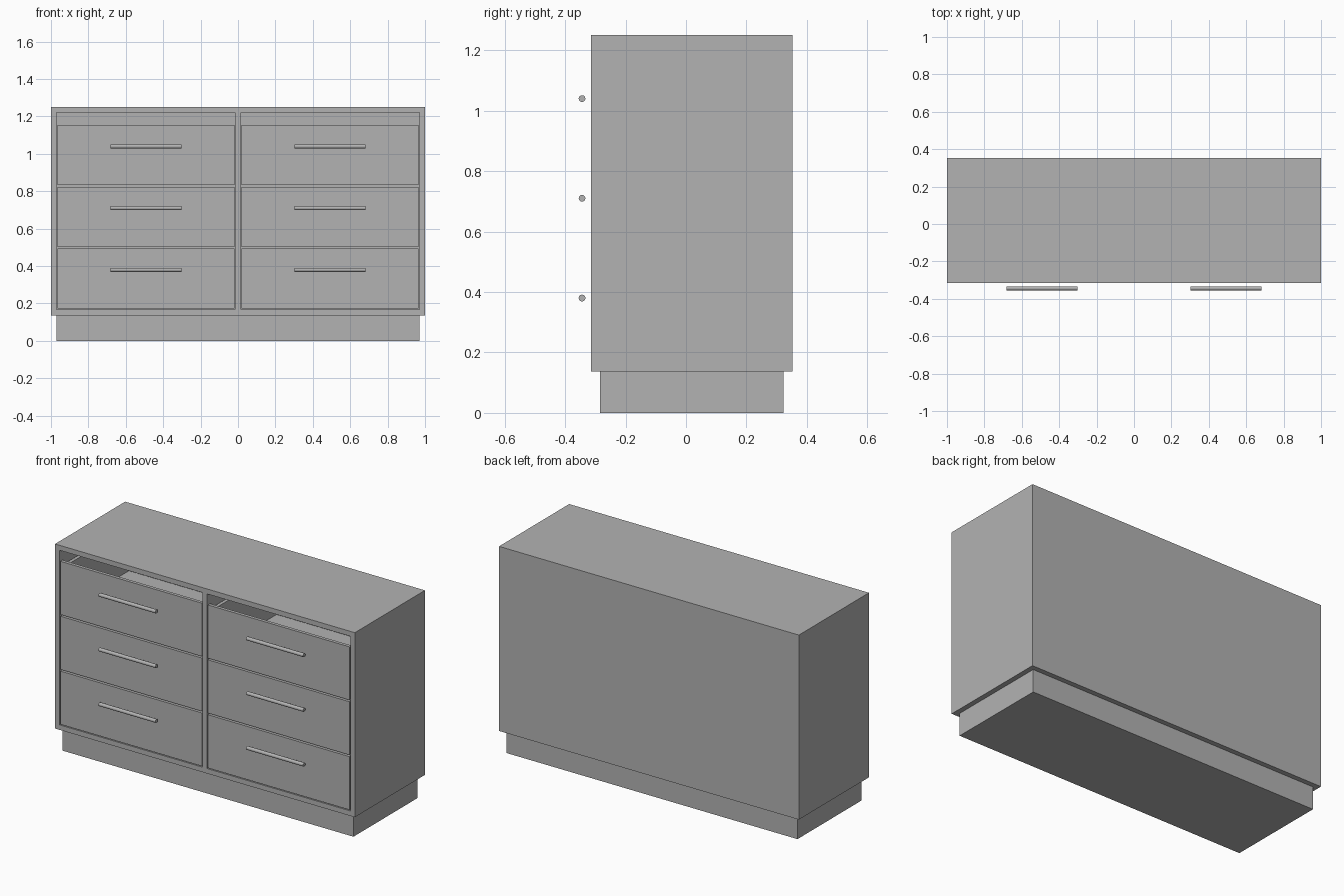
import bpy, bmesh, math
from mathutils import Matrix

if "Cube" in bpy.data.objects:
    bpy.data.objects.remove(bpy.data.objects["Cube"])

grey = bpy.data.materials.new("plain grey")
grey.diffuse_color = (0.45, 0.45, 0.45, 1)
grey.use_nodes = True
grey.node_tree.nodes["Principled BSDF"].inputs["Base Color"].default_value = grey.diffuse_color


def add_box(bm, x, y, z):
    """Box from (min, max) ranges."""
    size = Matrix.Diagonal((x[1] - x[0], y[1] - y[0], z[1] - z[0], 1))
    mid = Matrix.Translation((sum(x) / 2, sum(y) / 2, sum(z) / 2))
    bmesh.ops.create_cube(bm, size=1, matrix=mid @ size)


def make(name, boxes):
    """One object made of several panels."""
    bm = bmesh.new()
    for b in boxes:
        add_box(bm, *b)
    mesh = bpy.data.meshes.new(name)
    bm.to_mesh(mesh)
    bm.free()
    mesh.materials.append(grey)
    ob = bpy.data.objects.new(name, mesh)
    bpy.context.collection.objects.link(ob)
    return ob


FRONT, BACK, BOTTOM, TOP, T = -0.315, 0.353, 0.137, 1.25, 0.03
Y = (FRONT, BACK)
Z = (BOTTOM + T, TOP - T)

# Plinth and cabinet shell
make("plinth", [((-0.97, 0.97), (FRONT + T, BACK - T), (0, BOTTOM))])
make("cabinet_shell", [
    ((-1, 1), Y, (TOP - T, TOP)),
    ((-1, 1), Y, (BOTTOM, BOTTOM + T)),
    ((-1, -1 + T), Y, Z),
    ((1 - T, 1), Y, Z),
    ((-T / 2, T / 2), Y, Z),
    ((-1 + T, -T / 2), (BACK - T, BACK), Z),
    ((T / 2, 1 - T), (BACK - T, BACK), Z),
])

# Drawers: front panel, open box behind it and a round bar handle
S = 0.02
for side, cx in (("left", -0.4925), ("right", 0.4925)):
    x0, x1 = cx - 0.4725, cx + 0.4725
    for i, level in enumerate(("lower", "middle", "upper")):
        z0 = 0.172 + 0.331 * i
        z1 = z0 + 0.321
        y0, y1 = FRONT + S, BACK - T - 0.002
        rim, floor = z1 - 0.03, z0 + 0.03
        make(f"{level}_{side}_drawer", [
            ((x0, x1), (FRONT, y0), (z0, z1)),
            ((x0, x1), (y0, y1), (z0, floor)),
            ((x0, x0 + S), (y0, y1), (floor, rim)),
            ((x1 - S, x1), (y0, y1), (floor, rim)),
            ((x0 + S, x1 - S), (y1 - 0.012, y1), (floor, rim)),
        ])
        bpy.ops.mesh.primitive_cylinder_add(
            vertices=32, radius=0.011, depth=0.38,
            location=(cx, -0.344, 0.38 + 0.33 * i),
            rotation=(0, math.pi / 2, 0))
        handle = bpy.context.object
        handle.name = f"{level}_{side}_handle"
        handle.data.materials.append(grey)
        bpy.ops.object.shade_smooth_by_angle(angle=math.radians(40))
